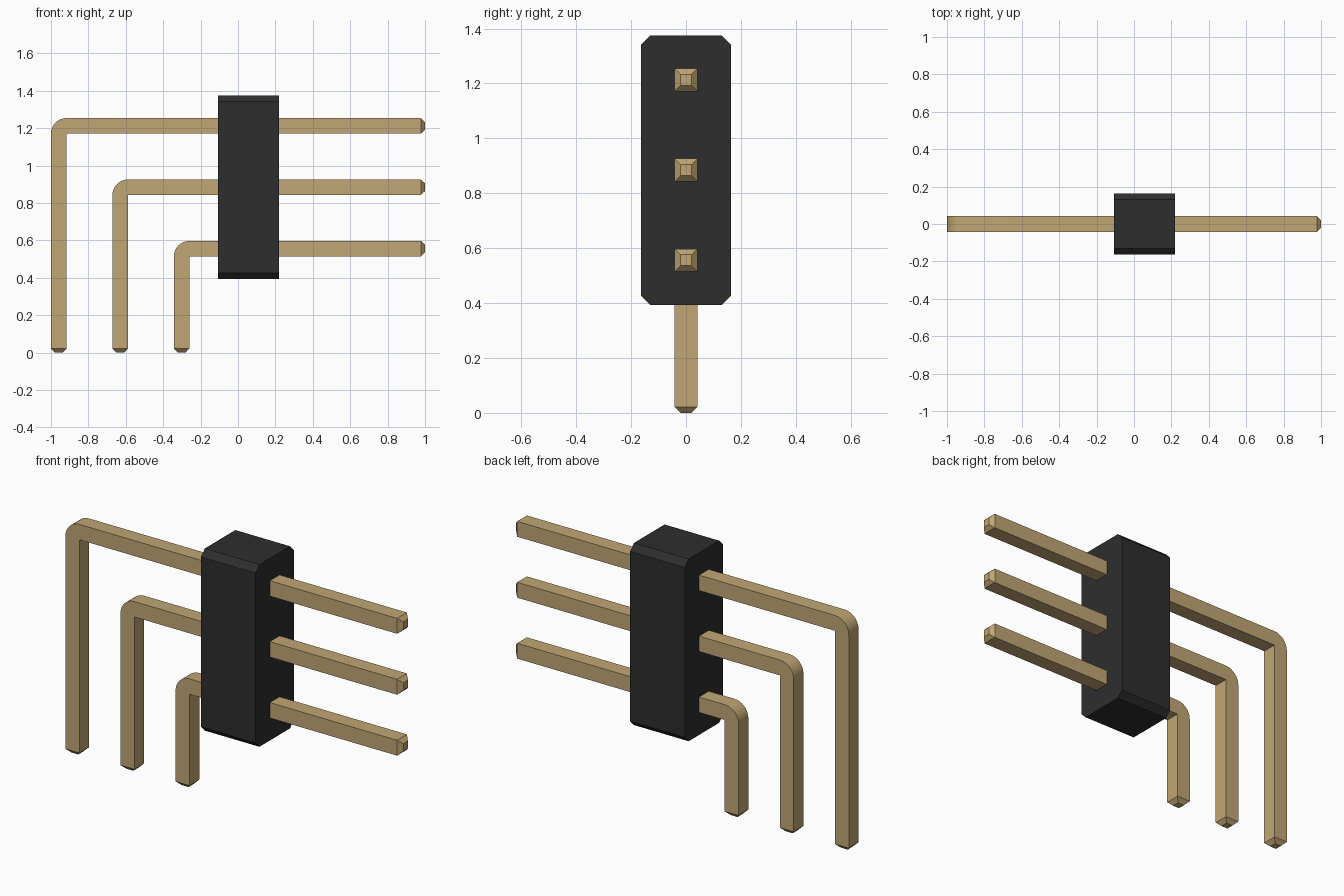
import bpy, bmesh, math

cube = bpy.data.objects.get("Cube")
if cube:
    bpy.data.objects.remove(cube, do_unlink=True)


def material(name, color):
    m = bpy.data.materials.new(name)
    m.use_nodes = True
    m.diffuse_color = color
    bsdf = next(n for n in m.node_tree.nodes if n.type == 'BSDF_PRINCIPLED')
    bsdf.inputs["Base Color"].default_value = color
    return m


gold = material("pin gold", (0.53, 0.38, 0.175, 1))
black = material("housing black", (0.027, 0.027, 0.027, 1))


def loft(name, rings, mat):
    """Skin matching rings of points, cap both ends and make an object."""
    bm = bmesh.new()
    loops = [[bm.verts.new(p) for p in ring] for ring in rings]
    n = len(loops[0])
    for a, b in zip(loops, loops[1:]):
        for i in range(n):
            j = (i + 1) % n
            bm.faces.new((a[i], a[j], b[j], b[i]))
    bm.faces.new(loops[0])
    bm.faces.new(loops[-1])
    bmesh.ops.remove_doubles(bm, verts=bm.verts, dist=1e-5)
    bmesh.ops.recalc_face_normals(bm, faces=bm.faces)
    me = bpy.data.meshes.new(name)
    bm.to_mesh(me)
    bm.free()
    me.materials.append(mat)
    ob = bpy.data.objects.new(name, me)
    bpy.context.collection.objects.link(ob)
    return ob


# Housing: chamfered cross-section swept along x
HY, Z0, Z1, C = 0.163, 0.393, 1.375, 0.033
section = [(-HY + C, Z0), (HY - C, Z0), (HY, Z0 + C), (HY, Z1 - C),
           (HY - C, Z1), (-HY + C, Z1), (-HY, Z1 - C), (-HY, Z0 + C)]
loft("housing", [[(x, y, z) for y, z in section] for x in (-0.107, 0.219)], black)

# Pins: square wire with tapered tips, bent about the sharp inner corner
H, TIP_H, TIP_L, BEND = 0.0415, 0.02, 0.022, 8


def ring(x, z, angle, half):
    """Square ring centred on (x, z); angle 0 faces along x, 90 degrees along z."""
    dx, dz = -math.sin(angle) * half, math.cos(angle) * half
    return [(x - dx, -half, z - dz), (x + dx, -half, z + dz),
            (x + dx, half, z + dz), (x - dx, half, z - dz)]


def bent_pin(name, x_outer, z_mid):
    xi, zi = x_outer + 2 * H, z_mid - H
    rings = [ring(1, z_mid, 0, TIP_H), ring(1 - TIP_L, z_mid, 0, H)]
    for k in range(BEND + 1):
        a = math.pi / 2 * k / BEND
        rings.append(ring(xi - H * math.sin(a), zi + H * math.cos(a), a, H))
    xm = x_outer + H
    rings += [ring(xm, TIP_L, math.pi / 2, H), ring(xm, 0, math.pi / 2, TIP_H)]
    ob = loft(name, rings, gold)
    bpy.ops.object.select_all(action='DESELECT')
    ob.select_set(True)
    bpy.context.view_layer.objects.active = ob
    bpy.ops.object.shade_smooth_by_angle(angle=math.radians(25))


for i, label in enumerate(("upper", "middle", "lower")):
    bent_pin(label + "_pin", -1 + 0.3285 * i, 1.213 - 0.3285 * i)
